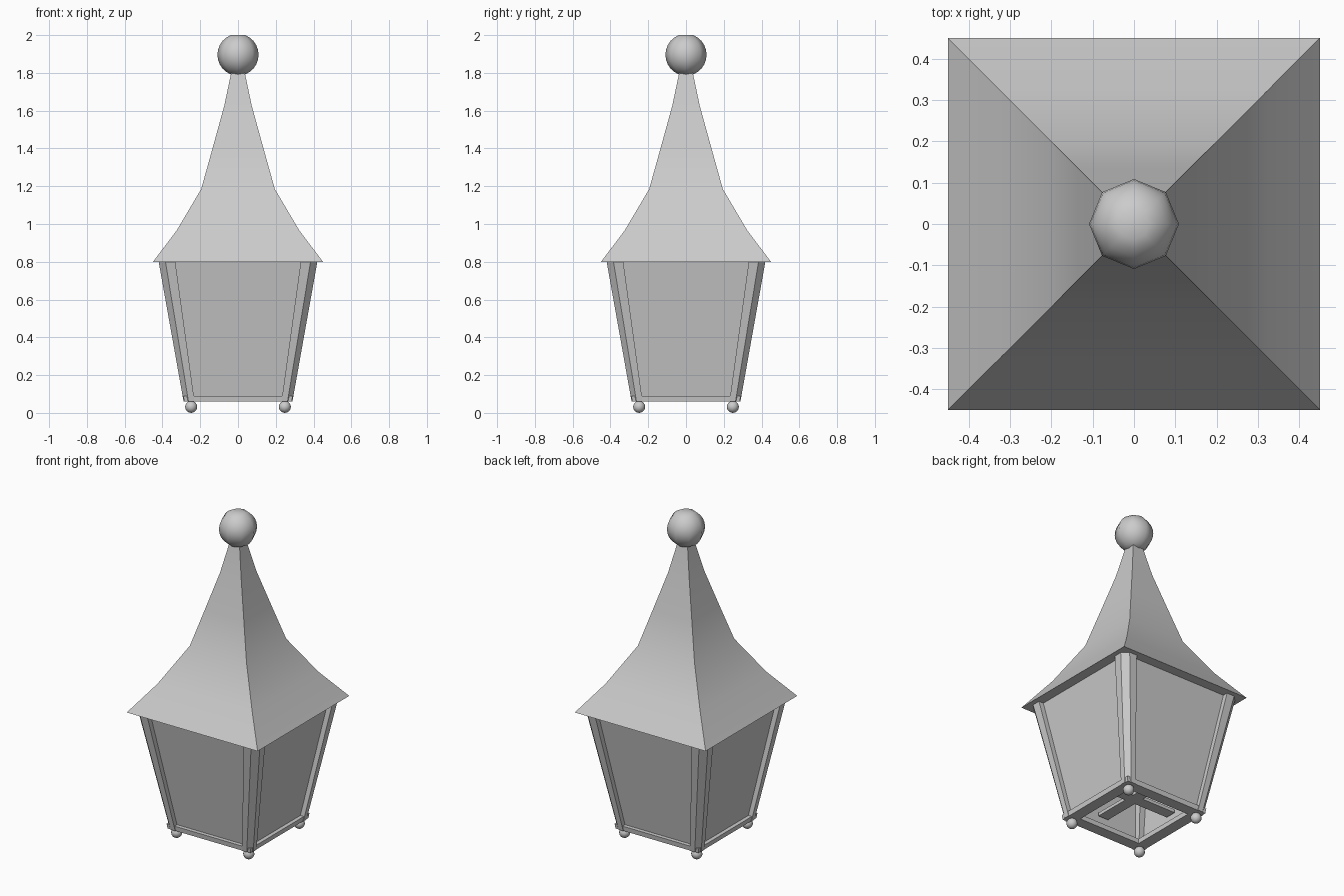
import bpy, bmesh, math
from mathutils import Vector

if "Cube" in bpy.data.objects:
    bpy.data.objects.remove(bpy.data.objects["Cube"])


def make(name, bm, smooth=None):
    bmesh.ops.recalc_face_normals(bm, faces=bm.faces)
    me = bpy.data.meshes.new(name)
    bm.to_mesh(me)
    bm.free()
    ob = bpy.data.objects.new(name, me)
    bpy.context.collection.objects.link(ob)
    if smooth:
        bpy.ops.object.select_all(action='DESELECT')
        ob.select_set(True)
        bpy.context.view_layer.objects.active = ob
        bpy.ops.object.shade_smooth_by_angle(angle=math.radians(smooth))
    return ob


def loft(name, loops, caps=True, close=False, smooth=None):
    """Skin a list of equal-length point loops."""
    bm = bmesh.new()
    rings = [[bm.verts.new(p) for p in loop] for loop in loops]
    pairs = list(zip(rings, rings[1:]))
    if close:
        pairs.append((rings[-1], rings[0]))
    for a, b in pairs:
        for i in range(len(a)):
            j = (i + 1) % len(a)
            bm.faces.new((a[i], a[j], b[j], b[i]))
    if caps and not close:
        bm.faces.new(rings[0])
        bm.faces.new(rings[-1])
    return make(name, bm, smooth)


def square(h, z):
    return [(h, h, z), (-h, h, z), (-h, -h, z), (h, -h, z)]


def octagon(r, z):
    return [(r * math.cos(i * math.pi / 4), r * math.sin(i * math.pi / 4), z) for i in range(8)]


# Swept square roof with flat underside
roof = [(0.45, 0.80), (0.325, 0.965), (0.195, 1.185), (0.135, 1.40), (0.073, 1.625), (0.036, 1.80)]
loft("roof", [square(h, z) for h, z in roof], smooth=40)

# Eight-sided finial ball, flattened at both ends
ball = []
for i in range(11):
    t = math.radians(-70 + 14 * i)
    ball.append(octagon(0.109 * math.cos(t), 1.896 + 0.1107 * math.sin(t)))
loft("finial_ball", ball, smooth=50)

# Glass panes, a slanted square tube
loft("glass_panes", [square(0.263, 0.08), square(0.388, 0.80)], caps=False)

# Bottom frame ring
loft("bottom_frame", [square(0.285, 0.06), square(0.289, 0.09),
                      square(0.215, 0.09), square(0.215, 0.06)], close=True)


# Chamfered corner posts and ball feet
def post_section(a, c, b, z, sx, sy):
    return [(x * sx, y * sy, z) for x, y in ((a, a), (b, a), (b, c), (c, b), (a, b))]


for sx in (-1, 1):
    for sy in (-1, 1):
        side = ("front" if sy < 0 else "back") + ("_left" if sx < 0 else "_right")
        loft(side + "_post", [post_section(0.23, 0.262, 0.288, 0.06, sx, sy),
                              post_section(0.332, 0.384, 0.42, 0.80, sx, sy)])
        bm = bmesh.new()
        bmesh.ops.create_uvsphere(bm, u_segments=12, v_segments=8, radius=0.032)
        bmesh.ops.translate(bm, verts=bm.verts, vec=Vector((0.248 * sx, 0.248 * sy, 0.032)))
        make(side + "_foot", bm, 50)

# Cross bars inside the base
for name, dx, dy in (("cross_bar_x", 0.54, 0.07), ("cross_bar_y", 0.07, 0.54)):
    bm = bmesh.new()
    bmesh.ops.create_cube(bm, size=1)
    bmesh.ops.scale(bm, verts=bm.verts, vec=Vector((dx, dy, 0.02)))
    bmesh.ops.translate(bm, verts=bm.verts, vec=Vector((0, 0, 0.18)))
    make(name, bm)
